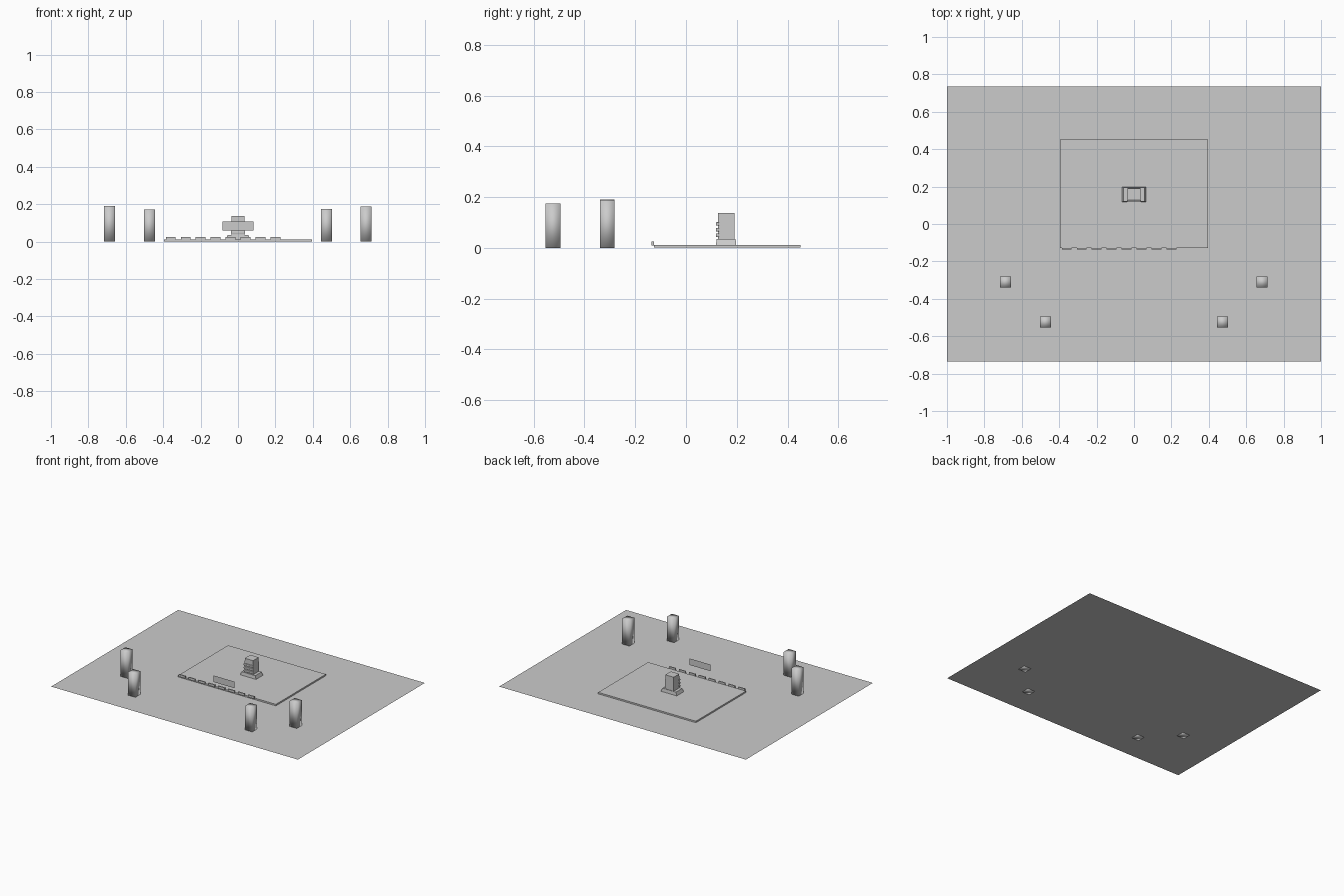
import bpy, bmesh

if "Cube" in bpy.data.objects:
    bpy.data.objects.remove(bpy.data.objects["Cube"])

grey = bpy.data.materials.new("stone grey")
grey.diffuse_color = (0.6, 0.6, 0.6, 1)
grey.use_nodes = True
grey.node_tree.nodes["Principled BSDF"].inputs["Base Color"].default_value = grey.diffuse_color


def make(name, bm, smooth=False):
    me = bpy.data.meshes.new(name)
    for f in bm.faces:
        f.smooth = smooth
    bm.to_mesh(me)
    bm.free()
    me.materials.append(grey)
    ob = bpy.data.objects.new(name, me)
    bpy.context.collection.objects.link(ob)
    return ob


def box(name, x, y, z, taper=(1, 1), bevel=0, smooth=False):
    """Box from ranges; taper scales the top face in x and y."""
    bm = bmesh.new()
    bmesh.ops.create_cube(bm, size=1)
    for v in bm.verts:
        tx, ty = taper if v.co.z > 0 else (1, 1)
        v.co = ((x[0] + x[1]) / 2 + v.co.x * (x[1] - x[0]) * tx,
                (y[0] + y[1]) / 2 + v.co.y * (y[1] - y[0]) * ty,
                z[0] + (v.co.z + 0.5) * (z[1] - z[0]))
    if bevel:
        bmesh.ops.bevel(bm, geom=bm.edges[:], offset=bevel, segments=2,
                        profile=0.5, affect='EDGES')
    return make(name, bm, smooth)


def sheet(name, pts):
    bm = bmesh.new()
    bm.faces.new([bm.verts.new(p) for p in pts])
    return make(name, bm)


# floor sheet
sheet("floor", [(-1, -.735, .001), (1, -.735, .001), (1, .735, .001), (-1, .735, .001)])

# raised platform with a broken trim along its front edge
box("platform", (-.396, .396), (-.127, .451), (.001, .012))
for i in range(8):
    c = -.36 + .08 * i
    box("edge_trim", (c - .026, c + .026), (-.135, -.127), (.009, .026))

# four pillars of slightly different height
for x, y, h in ((-.687, -.31, .192), (-.474, -.524, .171),
                (.473, -.524, .176), (.685, -.31, .187)):
    box("pillar", (x - .029, x + .029), (y - .029, y + .029), (0, h), smooth=True)

# central monument: tapered foot, block and front ridges
box("monument_foot", (-.064, .064), (.118, .198), (.012, .036), taper=(.86, .93))
box("monument_body", (-.035, .035), (.126, .192), (.03, .138), taper=(.97, .97))
for z in (.05, .072, .095):
    box("front_ridge", (-.038, .038), (.118, .13), (z - .007, z + .007), bevel=.003)

# thin upright sign floating before the platform
sheet("sign", [(-.084, -.163, .061), (.084, -.163, .061), (.084, -.163, .109), (-.084, -.163, .109)])
